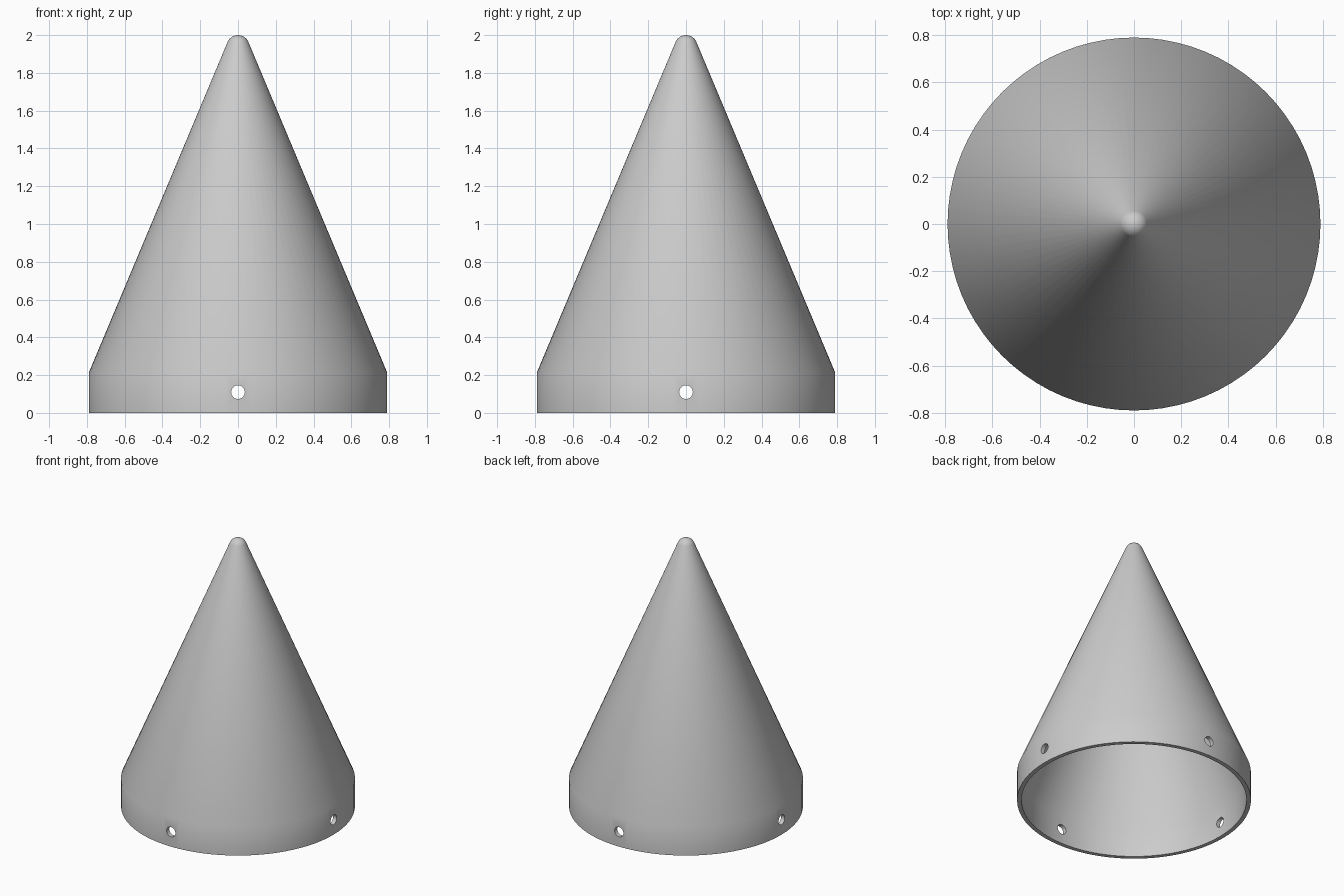
import bpy, bmesh, math
from mathutils import Matrix

if "Cube" in bpy.data.objects:
    bpy.data.objects.remove(bpy.data.objects["Cube"])

SIDES = 80
RADIUS, WALL, BASE_H, TIP_R = 0.79, 0.03, 0.213, 0.06
HOLE_R, HOLE_Z = 0.036, 0.11

grey = bpy.data.materials.new("light_grey")
grey.diffuse_color = (0.6, 0.6, 0.6, 1)
grey.use_nodes = True
grey.node_tree.nodes["Principled BSDF"].inputs["Base Color"].default_value = grey.diffuse_color


def profile(radius, base_h, tip_r, top):
    """Straight skirt, cone flank and round tip, from the bottom up."""
    slope = math.radians(22.8)
    pts = [(radius, 0), (radius, base_h)]
    for i in range(8):
        a = slope + (math.pi / 2 - slope) * i / 8
        pts.append((tip_r * math.cos(a), top - tip_r + tip_r * math.sin(a)))
    return pts + [(0, top)]


def add_rings(bm, pts):
    """Lathe a profile that ends on the axis; returns the rings."""
    rings = []
    for r, z in pts:
        if r == 0:
            rings.append([bm.verts.new((0, 0, z))])
        else:
            rings.append([bm.verts.new((r * math.cos(2 * math.pi * i / SIDES),
                                        r * math.sin(2 * math.pi * i / SIDES), z))
                          for i in range(SIDES)])
    for a, b in zip(rings, rings[1:]):
        for i in range(SIDES):
            j = (i + 1) % SIDES
            bm.faces.new((a[i], a[j], b[0]) if len(b) == 1 else (a[i], a[j], b[j], b[i]))
    return rings


def finish(bm, name):
    bmesh.ops.recalc_face_normals(bm, faces=bm.faces)
    mesh = bpy.data.meshes.new(name)
    bm.to_mesh(mesh)
    bm.free()
    mesh.materials.append(grey)
    ob = bpy.data.objects.new(name, mesh)
    bpy.context.collection.objects.link(ob)
    return ob


# Hollow cone shell, outer and inner skins joined by the bottom rim
bm = bmesh.new()
outer = add_rings(bm, profile(RADIUS, BASE_H, TIP_R, 2.0))
inner = add_rings(bm, profile(RADIUS - WALL, BASE_H - 0.006, TIP_R - WALL, 2.0 - WALL))
for i in range(SIDES):
    j = (i + 1) % SIDES
    bm.faces.new((outer[0][i], outer[0][j], inner[0][j], inner[0][i]))
shell = finish(bm, "nose_cone")

# Four screw holes around the skirt
bm = bmesh.new()
for k in range(4):
    m = (Matrix.Rotation(k * math.pi / 2, 4, 'Z')
         @ Matrix.Translation((RADIUS, 0, HOLE_Z))
         @ Matrix.Rotation(math.pi / 2, 4, 'Y'))
    bmesh.ops.create_cone(bm, cap_ends=True, segments=32, radius1=HOLE_R,
                          radius2=HOLE_R, depth=0.3, matrix=m)
cutter = finish(bm, "hole_cutter")
cutter.hide_render = True

cut = shell.modifiers.new("screw_holes", 'BOOLEAN')
cut.operation = 'DIFFERENCE'
cut.solver = 'EXACT'
cut.object = cutter
bpy.context.view_layer.objects.active = shell
shell.select_set(True)
bpy.ops.object.modifier_apply(modifier=cut.name)
bpy.data.objects.remove(cutter)
bpy.ops.object.shade_smooth_by_angle(angle=math.radians(30))
